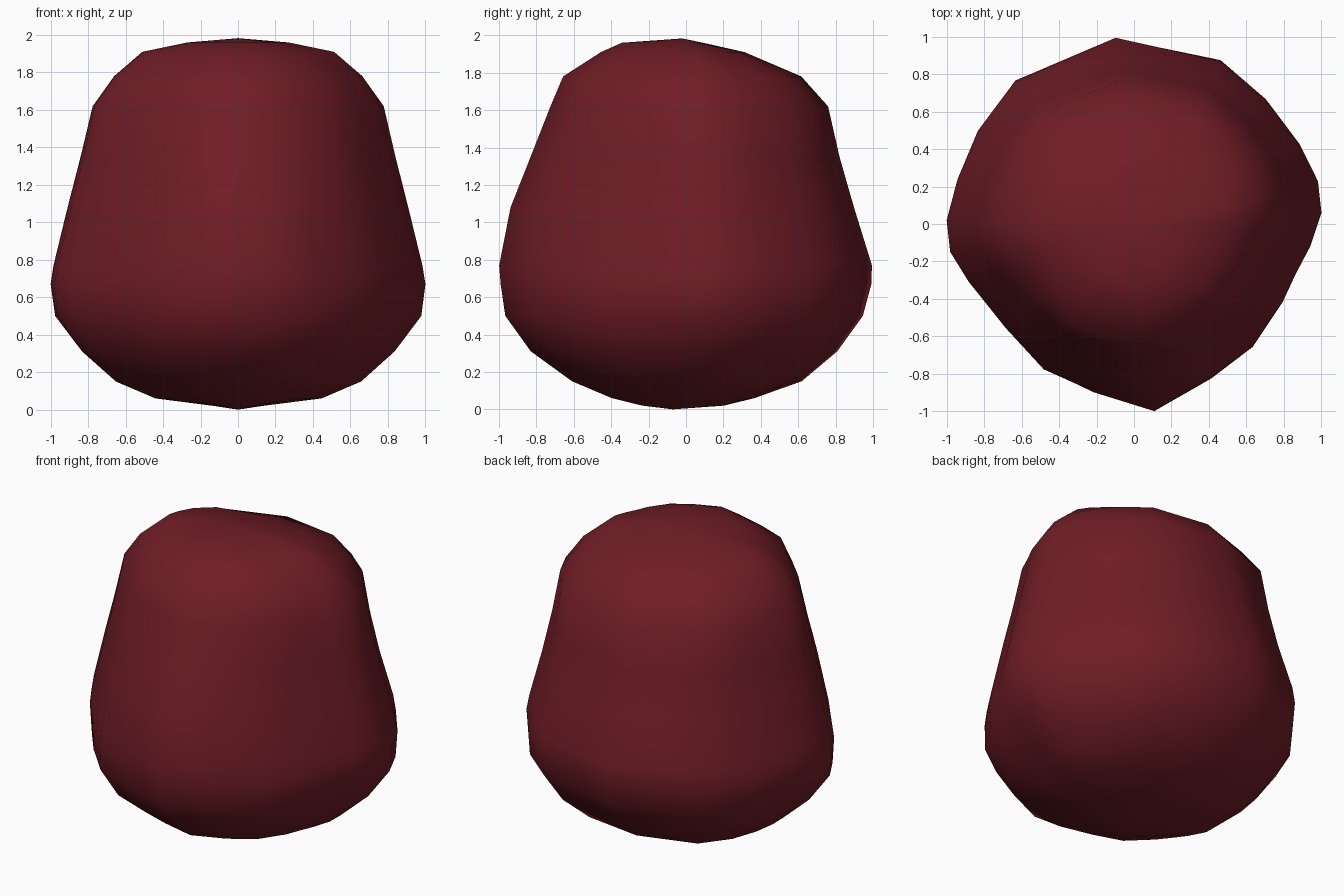
import bpy, bmesh

if "Cube" in bpy.data.objects:
    bpy.data.objects.remove(bpy.data.objects["Cube"])

# Widest cross-section seen from above (x, y)
outline = [(-.10, 1), (.46, .88), (.70, .67), (.88, .43), (.98, .23), (1, .06),
           (.94, -.12), (.86, -.27), (.79, -.42), (.63, -.66), (.41, -.83),
           (.11, -1), (-.22, -.90), (-.48, -.78), (-.68, -.56), (-.80, -.41),
           (-.88, -.31), (-.98, -.15), (-1, .02), (-.94, .24), (-.83, .50), (-.63, .77)]

# Height, half-extent in x, toward the front, toward the back, and corner fullness
levels = [(.02, .13, .23, .20, .08), (.06, .44, .39, .36, .08), (.15, .65, .60, .61, .07),
          (.31, .83, .82, .80, .055), (.50, .975, .96, .94, .03), (.67, 1, .99, .99, .005),
          (.77, .985, 1, .995, -.005), (1.08, .91, .94, .90, -.01), (1.35, .84, .83, .82, .005),
          (1.62, .775, .72, .755, .03), (1.78, .66, .65, .61, .05), (1.91, .51, .45, .31, .05),
          (1.96, .27, .34, .09, .04)]


def ring_point(x, y, level):
    z, sx, front, back, full = level
    k = 1 + full * 2 * abs(x * y) / (x * x + y * y)
    return (x * sx * k, y * (front if y < 0 else back) * k, z)


# Stone body: scaled rings joined by quads, closed with fans
bm = bmesh.new()
rings = [[bm.verts.new(ring_point(x, y, level)) for x, y in outline] for level in levels]
bottom = bm.verts.new((0, -.07, 0))
top = bm.verts.new((0, -.02, 1.983))
n = len(outline)
for i in range(n):
    j = (i + 1) % n
    for a, b in zip(rings, rings[1:]):
        bm.faces.new((a[i], a[j], b[j], b[i]))
    bm.faces.new((bottom, rings[0][j], rings[0][i]))
    bm.faces.new((top, rings[-1][i], rings[-1][j]))
bmesh.ops.recalc_face_normals(bm, faces=bm.faces)
for f in bm.faces:
    f.smooth = True

mesh = bpy.data.meshes.new("stone")
bm.to_mesh(mesh)
bm.free()
stone = bpy.data.objects.new("stone", mesh)
bpy.context.collection.objects.link(stone)

# Dark red surface
mat = bpy.data.materials.new("dark_red")
mat.diffuse_color = (.16, .012, .019, 1)
mat.use_nodes = True
mat.node_tree.nodes["Principled BSDF"].inputs["Base Color"].default_value = mat.diffuse_color
mesh.materials.append(mat)
